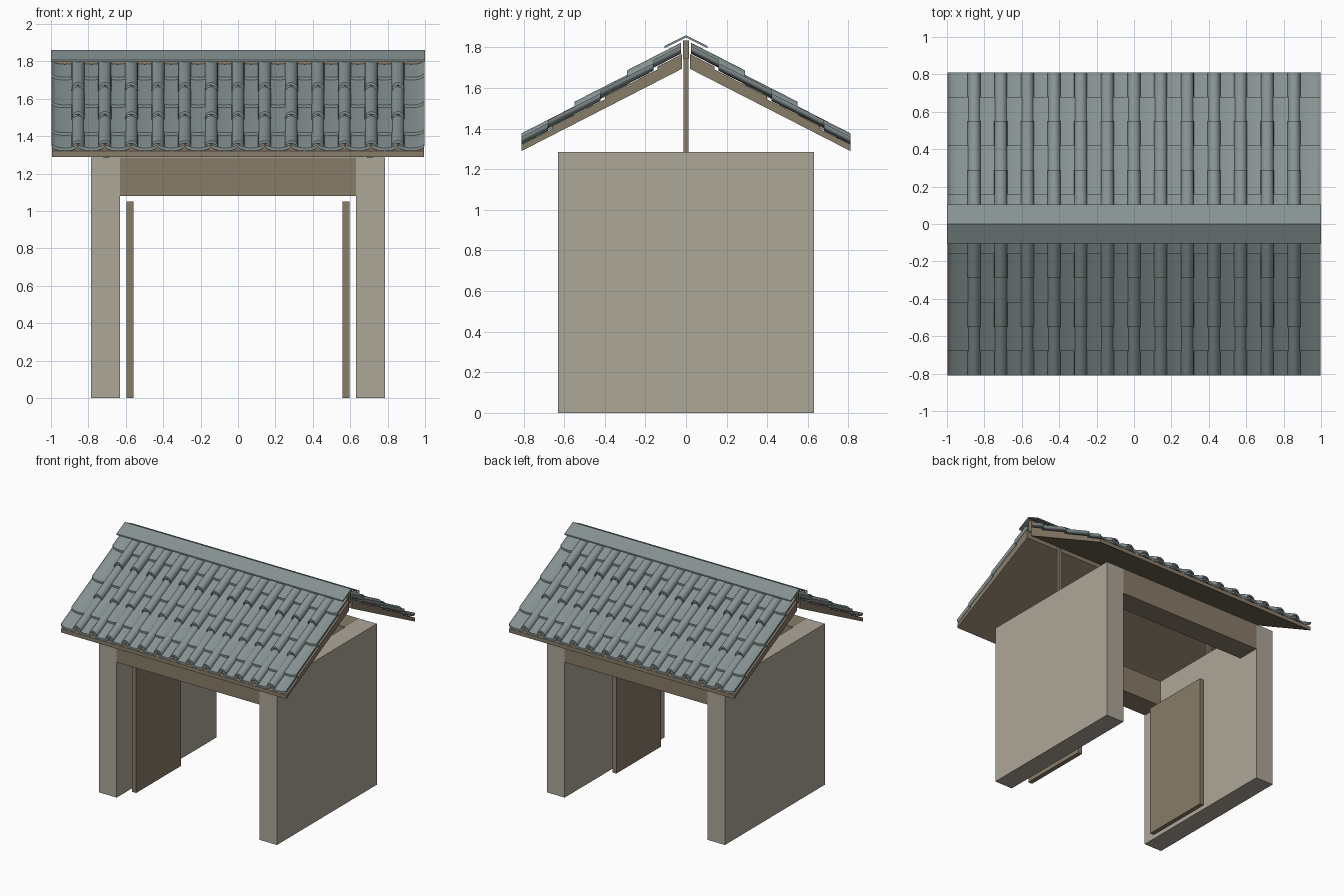
import bpy, bmesh, math

old = bpy.data.objects.get("Cube")
if old:
    bpy.data.objects.remove(old, do_unlink=True)


def material(name, color):
    m = bpy.data.materials.new(name)
    m.use_nodes = True
    m.diffuse_color = (*color, 1)
    bsdf = m.node_tree.nodes["Principled BSDF"]
    bsdf.inputs["Base Color"].default_value = (*color, 1)
    bsdf.inputs["Roughness"].default_value = 0.9
    return m


PLASTER = material("warm_plaster", (0.42, 0.385, 0.315))
WOOD = material("brown_wood", (0.25, 0.2, 0.14))
TILE = material("grey_green_tile", (0.24, 0.287, 0.287))

EAVE_Y, EAVE_Z, SLOPE = 0.81, 1.29, 0.5125
PITCH = 0.1425
ROOF_X = 0.995


def finish(bm, name, mat, smooth=False):
    bmesh.ops.recalc_face_normals(bm, faces=bm.faces)
    me = bpy.data.meshes.new(name)
    bm.to_mesh(me)
    bm.free()
    me.materials.append(mat)
    ob = bpy.data.objects.new(name, me)
    bpy.context.collection.objects.link(ob)
    if smooth:
        bpy.ops.object.select_all(action='DESELECT')
        ob.select_set(True)
        bpy.context.view_layer.objects.active = ob
        bpy.ops.object.shade_smooth_by_angle(angle=math.radians(35))
    return ob


def box(name, mat, x, y, z):
    bm = bmesh.new()
    bmesh.ops.create_cube(bm, size=1)
    for v in bm.verts:
        v.co = [r[0] + (c + 0.5) * (r[1] - r[0]) for c, r in zip(v.co, (x, y, z))]
    return finish(bm, name, mat)


def roof_z(y):
    return EAVE_Z + (EAVE_Y - y) * SLOPE


def loft(bm, outline, side, low, high):
    """Run a closed (x, height) outline up one roof slope, from y=low to y=high."""
    rings = [[bm.verts.new((x, side * y, roof_z(y) + h)) for x, h in outline]
             for y in (low, high)]
    n = len(outline)
    for i in range(n):
        j = (i + 1) % n
        bm.faces.new((rings[0][i], rings[0][j], rings[1][j], rings[1][i]))
    for ring in rings:
        bm.faces.new(ring)


def shell(cx, half, edge, crown, thick, steps=8):
    """Curved strip outline: height goes from edge at the sides to crown mid-way."""
    top = []
    for k in range(steps + 1):
        a = math.pi * k / steps
        top.append((cx - half * math.cos(a), edge + (crown - edge) * math.sin(a)))
    return top + [(x, h - thick) for x, h in reversed(top)]


# Side walls, with open door leaves and gable posts
for s, label in ((-1, "right"), (1, "left")):
    box(label + "_wall", PLASTER, sorted((s * 0.63, s * 0.785)), (-0.63, 0.63), (0, 1.285))
    box(label + "_door", WOOD, sorted((s * 0.56, s * 0.595)), (-0.485, 0.08), (0, 1.05))
    box(label + "_gable_post", WOOD, sorted((s * 0.69, s * 0.72)), (-0.012, 0.012), (1.285, 1.80))

# Lintels and ridge beam
for s, label in ((-1, "front"), (1, "back")):
    box(label + "_lintel", WOOD, (-0.63, 0.63), sorted((s * 0.45, s * 0.63)), (1.08, 1.285))
box("ridge_beam", WOOD, (-0.985, 0.985), (-0.015, 0.015), (1.745, 1.835))

# Roof slopes: boards, trough tiles and cover tiles in overlapping courses
BOARDS = (EAVE_Y, 0.66, 0.4, 0.14, 0.02)
TROUGHS = (EAVE_Y, 0.68, 0.42, 0.16, 0.025)
COVERS = (EAVE_Y, 0.55, 0.29, 0.025)

for s, label in ((-1, "front"), (1, "back")):
    bm = bmesh.new()
    for i, (low, high) in enumerate(zip(BOARDS, BOARDS[1:])):
        h = 0.031 + 0.014 * i
        loft(bm, [(-ROOF_X, 0), (ROOF_X, 0), (ROOF_X, h), (-ROOF_X, h)], s, low, high)
    finish(bm, label + "_roof_boards", WOOD)

    bm = bmesh.new()
    for i, (low, high) in enumerate(zip(TROUGHS, TROUGHS[1:])):
        lift = 0.015 * i
        for k in range(14):
            cx = (k - 6.5) * PITCH
            loft(bm, shell(cx, PITCH / 2 - 0.001, 0.07 + lift, 0.047 + lift, 0.015),
                 s, low, high)
    finish(bm, label + "_trough_tiles", TILE, True)

    bm = bmesh.new()
    for i, (low, high) in enumerate(zip(COVERS, COVERS[1:])):
        lift = 0.022 * i
        for k in range(13):
            cx = (k - 6) * PITCH
            loft(bm, shell(cx, 0.035, 0.048 + lift, 0.087 + lift, 0.014), s, low, high)
    finish(bm, label + "_cover_tiles", TILE, True)

# Folded ridge cap
bm = bmesh.new()
section = [(-0.105, 1.808), (0, 1.86), (0.105, 1.808), (0.105, 1.797), (0, 1.849), (-0.105, 1.797)]
ends = [[bm.verts.new((x, y, z)) for y, z in section] for x in (-1, 1)]
for i in range(len(section)):
    j = (i + 1) % len(section)
    bm.faces.new((ends[0][i], ends[0][j], ends[1][j], ends[1][i]))
for end in ends:
    bm.faces.new(end)
finish(bm, "ridge_cap", TILE)
